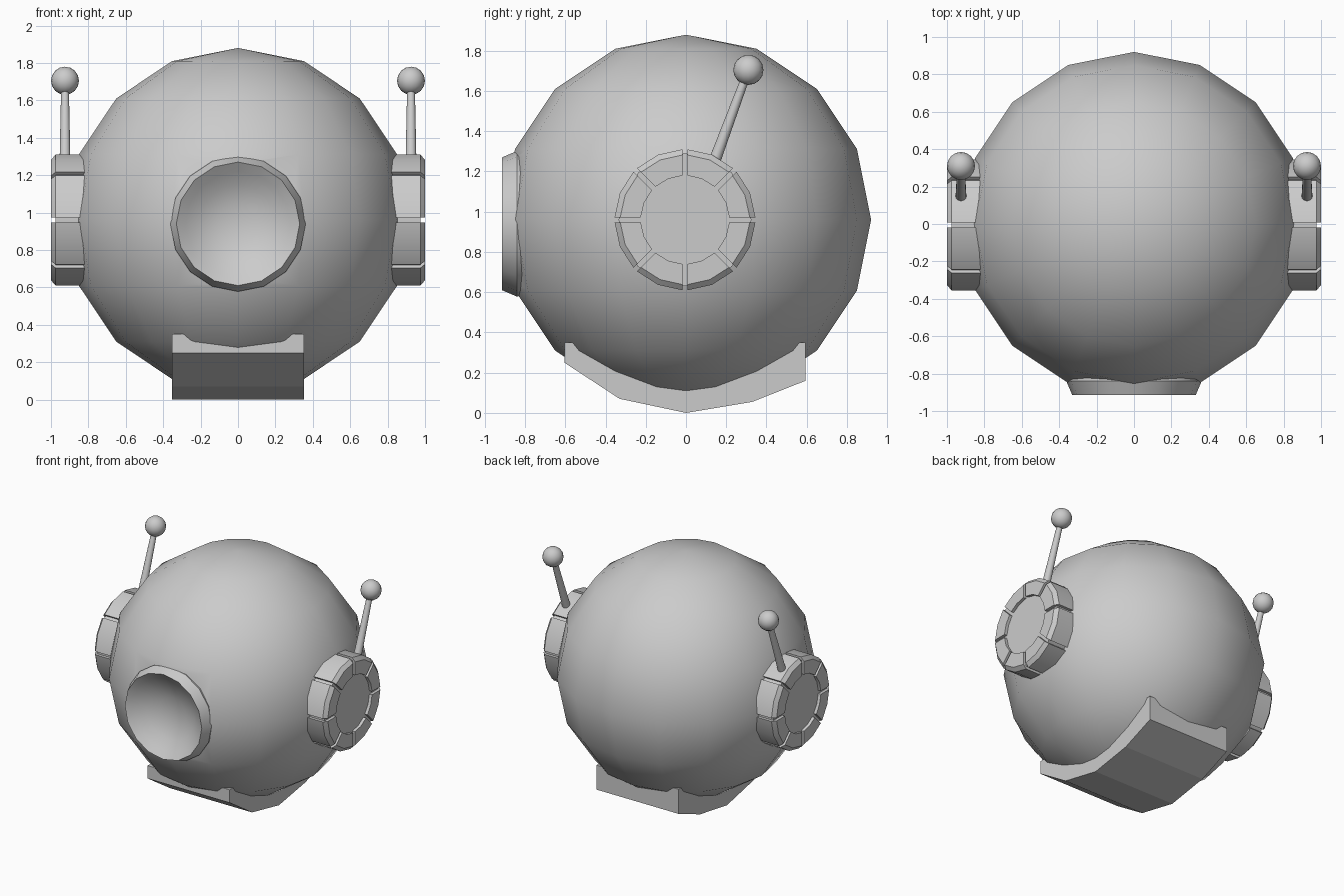
import bpy, bmesh, math
from mathutils import Vector, Matrix

cube = bpy.data.objects.get("Cube")
if cube:
    bpy.data.objects.remove(cube)

GRAY = (0.6, 0.6, 0.6, 1)
metal = bpy.data.materials.new("plain gray")
metal.use_nodes = True
metal.diffuse_color = GRAY
metal.node_tree.nodes["Principled BSDF"].inputs["Base Color"].default_value = GRAY

MID_Z = 0.96


def make(name, bm, smooth=True):
    """Turn a bmesh into a finished object."""
    bmesh.ops.recalc_face_normals(bm, faces=bm.faces[:])
    mesh = bpy.data.meshes.new(name)
    bm.to_mesh(mesh)
    bm.free()
    mesh.materials.append(metal)
    ob = bpy.data.objects.new(name, mesh)
    bpy.context.collection.objects.link(ob)
    if smooth:
        shade(ob)
    return ob


def shade(ob):
    bpy.ops.object.select_all(action="DESELECT")
    ob.select_set(True)
    bpy.context.view_layer.objects.active = ob
    bpy.ops.object.shade_smooth_by_angle(angle=math.radians(32))


def ball(name, centre, radius):
    bm = bmesh.new()
    bmesh.ops.create_uvsphere(bm, u_segments=16, v_segments=8, radius=radius,
                              matrix=Matrix.Translation(centre))
    return make(name, bm)


def rod(name, start, end, r1, r2, sides=16):
    start, end = Vector(start), Vector(end)
    axis = end - start
    turn = axis.to_track_quat("Z", "Y").to_matrix().to_4x4()
    bm = bmesh.new()
    bmesh.ops.create_cone(bm, cap_ends=True, segments=sides, radius1=r1, radius2=r2,
                          depth=axis.length,
                          matrix=Matrix.Translation((start + end) / 2) @ turn)
    return make(name, bm)


# Round body with an opening cut for the porthole
PORT_Z = 0.94
body = ball("body", (0, 0, MID_Z), 0.92)
cutter = rod("porthole_cutter", (0, -1.2, PORT_Z), (0, -0.6, PORT_Z), 0.32, 0.32)
cutter.hide_render = True
cut = body.modifiers.new("porthole opening", "BOOLEAN")
cut.operation = "DIFFERENCE"
cut.object = cutter
bpy.context.view_layer.objects.active = body
bpy.ops.object.modifier_apply(modifier=cut.name)
bpy.data.objects.remove(cutter)
shade(body)

# Porthole: flared rim, inner bevel and hollow dish, spun around the y axis
profile = [(0.34, -0.74), (0.362, -0.84), (0.33, -0.915), (0.28, -0.88),
           (0.21, -0.835), (0.11, -0.80), (0, -0.79)]
bm = bmesh.new()
verts = [bm.verts.new((r, y, PORT_Z)) for r, y in profile]
edges = [bm.edges.new(pair) for pair in zip(verts, verts[1:])]
bmesh.ops.spin(bm, geom=verts + edges, cent=(0, 0, PORT_Z), axis=(0, 1, 0),
               angle=math.tau, steps=16)
bmesh.ops.remove_doubles(bm, verts=bm.verts[:], dist=0.001)
make("porthole", bm)

# Curved foot: side profile extruded across x
outline = [(-0.605, 0.35), (-0.605, 0.25), (-0.33, 0.07), (0, 0),
           (0.33, 0.055), (0.595, 0.16), (0.595, 0.35)]
bm = bmesh.new()
side = bm.faces.new([bm.verts.new((-0.352, y, z)) for y, z in outline])
grown = bmesh.ops.extrude_face_region(bm, geom=[side], use_keep_orig=True)["geom"]
bmesh.ops.translate(bm, vec=(0.704, 0, 0),
                    verts=[g for g in grown if isinstance(g, bmesh.types.BMVert)])
make("foot", bm, smooth=False)

# Ear pads with eight raised blocks, and an antenna on each
EAR_Y = -0.005
BLOCK = [(0.22, 0.8), (0.22, 1.0), (0.322, 1.0), (0.35, 0.975), (0.35, 0.8)]
GAP = 0.0125


def ear_blocks(name, sx):
    bm = bmesh.new()
    for i in range(8):
        rings = []
        for k, offset in ((0, GAP), (1, 0), (2, -GAP)):
            a = math.radians(45 * i + 22.5 * k)
            c, s = math.cos(a), math.sin(a)
            rings.append([bm.verts.new((sx * x, EAR_Y + r * c - offset * s,
                                        MID_Z + r * s + offset * c)) for r, x in BLOCK])
        for one, two in zip(rings, rings[1:]):
            for j in range(len(BLOCK)):
                n = (j + 1) % len(BLOCK)
                bm.faces.new((one[j], one[n], two[n], two[j]))
        bm.faces.new(rings[0])
        bm.faces.new(rings[-1])
    make(name, bm)


for label, sx in (("left", 1), ("right", -1)):
    rod(label + "_ear_core", (sx * 0.78, EAR_Y, MID_Z), (sx * 0.977, EAR_Y, MID_Z),
        0.33, 0.33)
    ear_blocks(label + "_ear_blocks", sx)
    rod(label + "_antenna_rod", (sx * 0.925, 0.13, 1.22), (sx * 0.925, 0.31, 1.705),
        0.03, 0.02)
    ball(label + "_antenna_ball", (sx * 0.925, 0.31, 1.705), 0.075)
